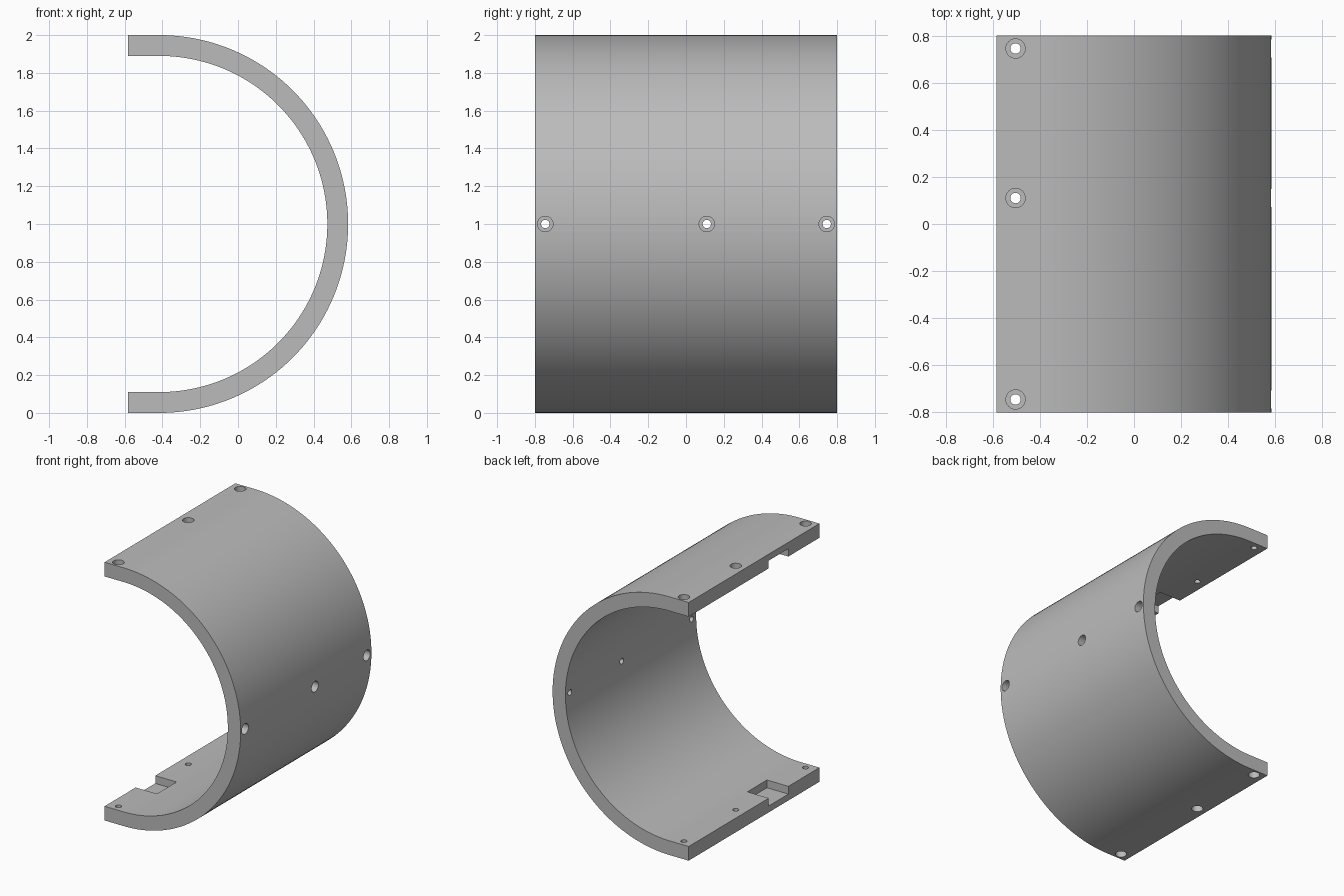
import bpy, bmesh, math
from mathutils import Matrix, Vector

cube = bpy.data.objects.get("Cube")
if cube:
    bpy.data.objects.remove(cube, do_unlink=True)

# Dimensions
R_OUT, R_IN = 1.0, 0.89
CX, CZ = -0.417, 1.0          # arc centre
EDGE_X, HALF_Y = -0.583, 0.8  # straight lip end, half length
CHAMFER = 0.01
STEPS = 80
HOLE_Y = (-0.745, 0.11, 0.745)

grey = bpy.data.materials.new("plain grey")
grey.use_nodes = True
grey.diffuse_color = (0.5, 0.5, 0.5, 1)
grey.node_tree.nodes["Principled BSDF"].inputs["Base Color"].default_value = (0.5, 0.5, 0.5, 1)


def make_object(name, bm):
    bmesh.ops.recalc_face_normals(bm, faces=bm.faces)
    mesh = bpy.data.meshes.new(name)
    bm.to_mesh(mesh)
    bm.free()
    obj = bpy.data.objects.new(name, mesh)
    bpy.context.collection.objects.link(obj)
    mesh.materials.append(grey)
    return obj


def section(radius):
    """Half circle with a straight lip at each end, from bottom to top."""
    arc = [(CX + radius * math.cos(a), CZ + radius * math.sin(a))
           for a in (math.pi * (i / STEPS - 0.5) for i in range(STEPS + 1))]
    return [(EDGE_X, CZ - radius)] + arc + [(EDGE_X, CZ + radius)]


# Half-round shell: four rails joined by quads
bm = bmesh.new()
rails = [[bm.verts.new((x, y, z)) for x, z in section(r)]
         for r, y in ((R_OUT, -HALF_Y), (R_OUT, HALF_Y), (R_IN, HALF_Y), (R_IN, -HALF_Y))]
for k in range(4):
    a, b = rails[k], rails[(k + 1) % 4]
    for i in range(len(a) - 1):
        bm.faces.new((a[i], a[i + 1], b[i + 1], b[i]))
for end in (0, -1):
    bm.faces.new([rail[end] for rail in rails])

# Chamfer around the outer surface
outer = set(rails[0]) | set(rails[1])
rim = [e for e in bm.edges if all(v in outer for v in e.verts)
       and e.calc_face_angle(0) > math.radians(60)]
bmesh.ops.bevel(bm, geom=rim, offset=CHAMFER, segments=1, affect='EDGES', profile=0.5)
shell = make_object("half_round_shell", bm)


def cut(bm):
    cutter = make_object("cutter", bm)
    cutter.hide_render = True
    mod = shell.modifiers.new("cut", 'BOOLEAN')
    mod.operation = 'DIFFERENCE'
    mod.solver = 'EXACT'
    mod.object = cutter
    bpy.context.view_layer.objects.active = shell
    bpy.ops.object.modifier_apply(modifier=mod.name)
    bpy.data.objects.remove(cutter, do_unlink=True)


def drill(surface, direction, radius, depth):
    """Round hole going inward from a point on the outer surface."""
    d = Vector(direction)
    bm = bmesh.new()
    length = depth + 0.1
    middle = Vector(surface) + d * (depth - length / 2)
    turn = d.to_track_quat('Z', 'Y').to_matrix().to_4x4()
    bmesh.ops.create_cone(bm, cap_ends=True, segments=32, radius1=radius, radius2=radius,
                          depth=length, matrix=Matrix.Translation(middle) @ turn)
    cut(bm)


# Counterbored screw holes: top lip, bottom lip and middle of the curve
for y in HOLE_Y:
    for spot, direction in (((-0.503, y, 2), (0, 0, -1)),
                            ((-0.503, y, 0), (0, 0, 1)),
                            ((CX + R_OUT, y, CZ), (-1, 0, 0))):
        drill(spot, direction, 0.041, 0.055)
        drill(spot, direction, 0.022, 0.2)

# Rectangular pockets on the inner side of both lips, open at the end
for z in (CZ - R_IN, CZ + R_IN):
    bm = bmesh.new()
    bmesh.ops.create_cube(bm, size=1, matrix=Matrix.Translation((-0.5, -0.3, z))
                          @ Matrix.Diagonal((0.2, 0.24, 0.12, 1)))
    cut(bm)

# Smooth curve with crisp edges
bpy.ops.object.select_all(action='DESELECT')
shell.select_set(True)
bpy.context.view_layer.objects.active = shell
bpy.ops.object.shade_smooth_by_angle(angle=math.radians(25))
